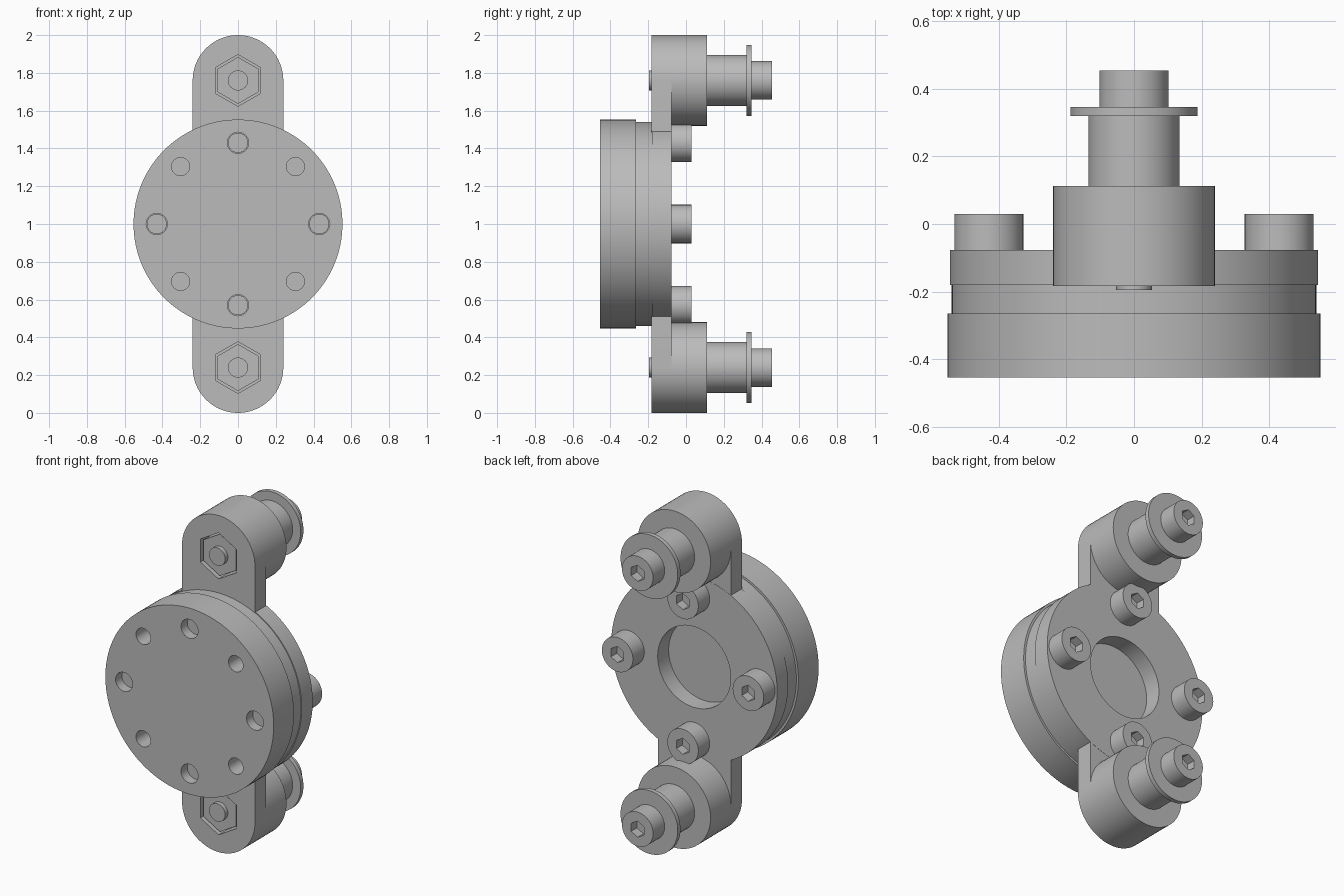
import bpy
import bmesh
from math import sin, cos, pi, radians

if "Cube" in bpy.data.objects:
    bpy.data.objects.remove(bpy.data.objects["Cube"])

grey = bpy.data.materials.new("neutral_grey")
grey.use_nodes = True
grey.diffuse_color = (0.5, 0.5, 0.5, 1)
grey.node_tree.nodes["Principled BSDF"].inputs["Base Color"].default_value = (0.5, 0.5, 0.5, 1)

MID = 1.0          # height of the disc axis
BOLT_RING = 0.43   # radius of the bolt circle
ARM_R = 0.24       # half width of the mounting ears
EAR = 1 - ARM_R    # ear axis distance from the disc axis


def ring(r, x=0, z=MID, n=64):
    """Regular polygon in the xz plane with a vertex pointing up."""
    return [(x + r * sin(2 * pi * i / n), z + r * cos(2 * pi * i / n)) for i in range(n)]


def prism(name, outline, y0, y1):
    """Extrude an xz outline from y0 to y1."""
    bm = bmesh.new()
    base = bm.faces.new([bm.verts.new((x, y0, z)) for x, z in outline])
    out = bmesh.ops.extrude_face_region(bm, geom=[base])
    for v in out["geom"]:
        if isinstance(v, bmesh.types.BMVert):
            v.co.y = y1
    bmesh.ops.recalc_face_normals(bm, faces=bm.faces)
    mesh = bpy.data.meshes.new(name)
    bm.to_mesh(mesh)
    bm.free()
    mesh.materials.append(grey)
    ob = bpy.data.objects.new(name, mesh)
    bpy.context.collection.objects.link(ob)
    return ob


def activate(ob):
    bpy.ops.object.select_all(action="DESELECT")
    ob.select_set(True)
    bpy.context.view_layer.objects.active = ob


def cut(ob, outline, y0, y1):
    """Subtract an extruded outline from an object."""
    cutter = prism("cutter", outline, y0, y1)
    cutter.hide_render = True
    mod = ob.modifiers.new("cut", "BOOLEAN")
    mod.operation = "DIFFERENCE"
    mod.solver = "EXACT"
    mod.object = cutter
    activate(ob)
    bpy.ops.object.modifier_apply(modifier=mod.name)
    bpy.data.objects.remove(cutter)


def socket_head(name, x, z, y0, y1):
    """Cylindrical bolt head with a hexagonal socket in its back."""
    head = prism(name, ring(0.102, x, z), y0, y1)
    cut(head, ring(0.048, x, z, 6), y1 - 0.055, y1 + 0.02)
    parts.append(head)


parts = []

# Stacked discs
cover = prism("front_cover", ring(0.553, n=128), -0.455, -0.265)
spacer = prism("middle_disc", ring(0.54, n=128), -0.265, -0.18)
flange = prism("rear_flange", ring(0.545, n=128), -0.18, -0.077)
cut(flange, ring(0.24, n=96), -0.2, 0)
parts += [cover, spacer, flange]

# Holes in the cover, with flange bolts in every second one
for i in range(8):
    x = BOLT_RING * sin(i * pi / 4)
    z = MID + BOLT_RING * cos(i * pi / 4)
    bolted = i % 2 == 0
    cut(cover, ring(0.056 if bolted else 0.048, x, z, 32), -0.5, -0.275)
    if bolted:
        parts.append(prism("flange_bolt_shank", ring(0.053, x, z, 32), -0.4, -0.27))
        socket_head("flange_bolt_head", x, z, -0.077, 0.03)

# Upper and lower mounting ears
for side, s in (("upper", 1), ("lower", -1)):
    zc = MID + s * EAR
    arc = [(ARM_R * cos(pi * i / 32), zc + s * ARM_R * sin(pi * i / 32)) for i in range(33)]
    foot = MID + s * 0.46
    arm = prism(side + "_ear", arc + [(-ARM_R, foot), (ARM_R, foot)], -0.183, -0.078)
    cut(arm, ring(0.137, 0, zc, 6), -0.25, -0.1)
    nut = prism(side + "_nut", ring(0.124, 0, zc, 6), -0.17, -0.09)
    tip = prism(side + "_bolt_tip", ring(0.053, 0, zc, 32), -0.196, -0.16)
    boss = prism(side + "_boss", ring(ARM_R, 0, zc), -0.078, 0.112)
    sleeve = prism(side + "_sleeve", ring(0.135, 0, zc), 0.112, 0.32)
    washer = prism(side + "_washer", ring(0.188, 0, zc), 0.32, 0.346)
    parts += [arm, nut, tip, boss, sleeve, washer]
    socket_head(side + "_bolt_head", 0, zc, 0.346, 0.455)

# Smooth round walls, keep rims and hexagons crisp
for ob in parts:
    activate(ob)
    bpy.ops.object.shade_smooth_by_angle(angle=radians(30))
bpy.ops.object.select_all(action="DESELECT")
